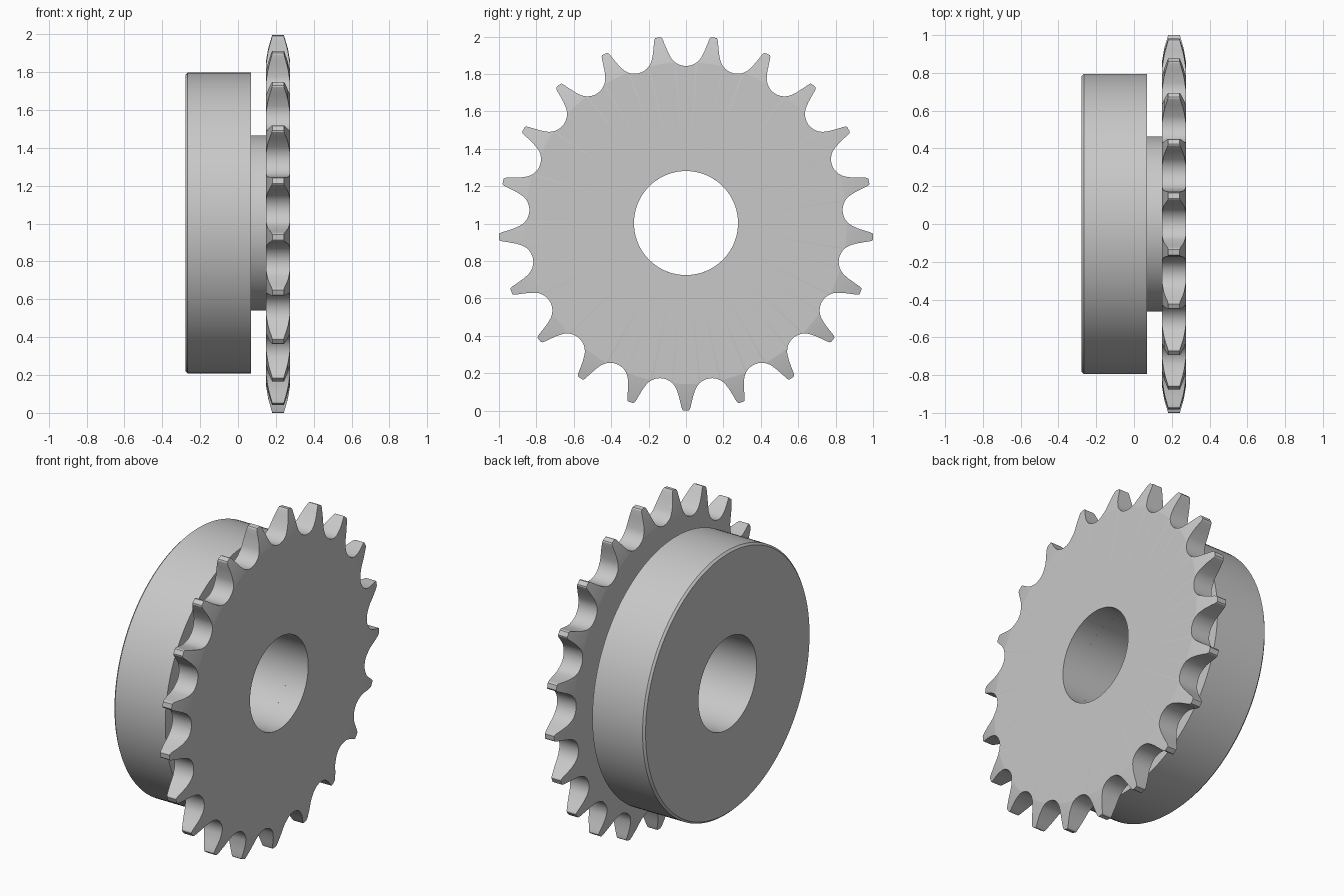
import bpy
import bmesh
import math

cube = bpy.data.objects.get("Cube")
if cube:
    bpy.data.objects.remove(cube, do_unlink=True)

TEETH = 21
AXIS_Z = 1.003
BORE = 0.278
BACK, FRONT = 0.148, 0.275        # tooth plate faces along x
PITCH_R, ROLLER_R = 0.935, 0.095  # roller seat circle
CHAMFER_R, MID_R, TIP_R = 0.86, 0.93, 1.003

steel = bpy.data.materials.new("light grey steel")
steel.use_nodes = True
grey = (0.58, 0.58, 0.58, 1)
steel.diffuse_color = grey
steel.node_tree.nodes["Principled BSDF"].inputs["Base Color"].default_value = grey


def sweep(name, angles, section, sharp_radius=None):
    """Join closed (x, radius) sections placed at each angle around the x axis."""
    bm = bmesh.new()
    columns = []
    for i, a in enumerate(angles):
        columns.append([bm.verts.new((x, r * math.sin(a), AXIS_Z - r * math.cos(a)))
                        for x, r in section(i)])
    for i, col in enumerate(columns):
        nxt = columns[(i + 1) % len(columns)]
        for j in range(len(col)):
            k = (j + 1) % len(col)
            bm.faces.new((col[j], col[k], nxt[k], nxt[j]))
    bmesh.ops.remove_doubles(bm, verts=bm.verts, dist=1e-5)
    bmesh.ops.recalc_face_normals(bm, faces=bm.faces)
    # Crisp line where the tooth chamfer leaves the flat plate
    if sharp_radius:
        for e in bm.edges:
            if all(abs(math.hypot(v.co.y, v.co.z - AXIS_Z) - sharp_radius) < 1e-4
                   for v in e.verts):
                e.smooth = False
    mesh = bpy.data.meshes.new(name)
    bm.to_mesh(mesh)
    bm.free()
    mesh.materials.append(steel)
    obj = bpy.data.objects.new(name, mesh)
    bpy.context.collection.objects.link(obj)
    bpy.ops.object.select_all(action='DESELECT')
    obj.select_set(True)
    bpy.context.view_layer.objects.active = obj
    bpy.ops.object.shade_smooth_by_angle(angle=math.radians(30))
    return obj


# Half a tooth as (angle, radius): tip and flank, then the round roller seat
half_pitch = math.pi / TEETH
flank = [(0, TIP_R), (0.014, TIP_R), (0.02, 0.998), (0.0245, 0.985),
         (0.029, 0.965), (0.034, 0.945), (0.041, 0.918)]
half = [(math.atan2(w, r), r) for w, r in flank]
SEAT_STEPS = 12
for s in range(SEAT_STEPS + 1):
    t = math.radians(62) * (1 - s / SEAT_STEPS)
    u, v = ROLLER_R * math.sin(t), PITCH_R - ROLLER_R * math.cos(t)
    half.append((half_pitch - math.atan2(u, v), math.hypot(u, v)))

# Mirror the half tooth and repeat it around the wheel
tooth = half + [(2 * half_pitch - a, r) for a, r in half[-2:0:-1]]
outline = [(a + 2 * half_pitch * n, r) for n in range(TEETH) for a, r in tooth]


def chamfer(r):
    """Depth taken off each plate face at radius r."""
    if r <= CHAMFER_R:
        return 0
    if r <= MID_R:
        return 0.012 * (r - CHAMFER_R) / (MID_R - CHAMFER_R)
    return 0.012 + 0.021 * (r - MID_R) / (TIP_R - MID_R)


def plate_section(i):
    edge = outline[i][1]
    radii = [BORE, min(CHAMFER_R, edge), min(MID_R, edge), edge]
    front = [(FRONT - chamfer(r), r) for r in radii]
    back = [(BACK + chamfer(r), r) for r in reversed(radii)]
    return front + back


sweep("toothed_plate", [a for a, r in outline], plate_section, CHAMFER_R)

# Hub: wide drum with a bevelled outer rim, and a narrow neck up to the plate
hub_profile = [(-0.278, BORE), (-0.278, 0.783), (-0.266, 0.795), (0.07, 0.795),
               (0.07, 0.463), (BACK, 0.463), (BACK, BORE)]
STEPS = 144
sweep("hub", [math.tau * i / STEPS for i in range(STEPS)], lambda i: hub_profile)
